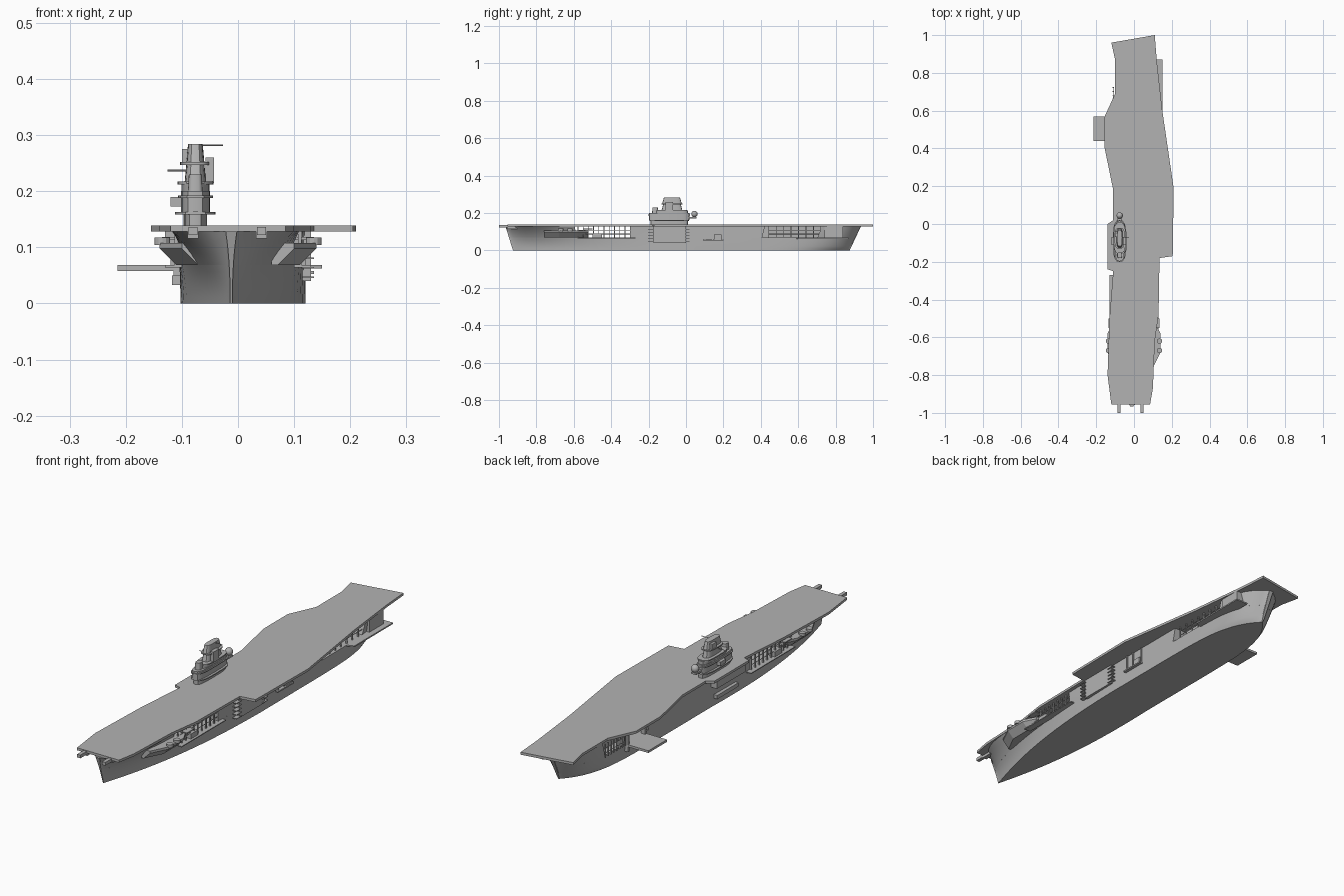
import bpy, bmesh, math
from mathutils import Vector

cube = bpy.data.objects.get("Cube")
if cube:
    bpy.data.objects.remove(cube, do_unlink=True)

colour = (.45, .45, .45, 1)
grey = bpy.data.materials.new("ship_grey")
grey.use_nodes = True
grey.diffuse_color = colour
grey.node_tree.nodes["Principled BSDF"].inputs["Base Color"].default_value = colour


def finish(name, bm, smooth=False):
    bmesh.ops.recalc_face_normals(bm, faces=bm.faces)
    mesh = bpy.data.meshes.new(name)
    bm.to_mesh(mesh)
    bm.free()
    mesh.materials.append(grey)
    obj = bpy.data.objects.new(name, mesh)
    bpy.context.collection.objects.link(obj)
    if smooth:
        bpy.ops.object.select_all(action='DESELECT')
        obj.select_set(True)
        bpy.context.view_layer.objects.active = obj
        bpy.ops.object.shade_smooth_by_angle(angle=math.radians(35))
    return obj


def loft(name, rings, smooth=False):
    """Skin a list of closed rings and cap both ends."""
    bm = bmesh.new()
    rows = [[bm.verts.new(point) for point in ring] for ring in rings]
    for near, far in zip(rows, rows[1:]):
        for i in range(len(near)):
            bm.faces.new((near[i - 1], near[i], far[i], far[i - 1]))
    bm.faces.new(rows[0])
    bm.faces.new(rows[-1])
    return finish(name, bm, smooth)


def prism(name, outline, bottom, top, taper=1, smooth=False):
    """Extrude a plan outline upwards, scaling its top about the middle."""
    base = [Vector((x, y, bottom)) for x, y in outline]
    middle = sum(base, Vector()) / len(base)
    rise = Vector((0, 0, top - bottom))
    upper = [middle + (point - middle) * taper + rise for point in base]
    return loft(name, [base, upper], smooth)


def box(name, left, right, front, back, bottom, top):
    return prism(name, [(left, front), (right, front), (right, back), (left, back)], bottom, top)


def oval(x, y, half_width, half_length, count=20, squareness=.6):
    def wave(value):
        return math.copysign(abs(value) ** squareness, value)
    angles = [math.tau * i / count for i in range(count)]
    return [(x + half_width * wave(math.cos(a)), y + half_length * wave(math.sin(a))) for a in angles]


def rod(name, start, end, radius=.0015):
    bm = bmesh.new()
    span = Vector(end) - Vector(start)
    bmesh.ops.create_cone(bm, cap_ends=True, segments=6, radius1=radius, radius2=radius, depth=span.length)
    obj = finish(name, bm)
    obj.rotation_euler = span.to_track_quat('Z', 'Y').to_euler()
    obj.location = Vector(start) + span / 2


# Hull: sharp flared bow, full rounded stern
sill, ceiling, deck_top = .068, .128, .139


def section(u, bottom, top, steps=6):
    """Cross-section at u, running from the bow at -1 to the stern at 1."""
    bow, stern = max(-u, 0), max(u, 0)
    keel = max(.11 * (1 - bow ** 2.5 - stern ** 8), .002)
    rim = max(.112 * (1 - abs(u) ** 16), .01)
    flare = 1 + 1.4 * bow - .5 * stern
    centre = .01 - .022 * bow
    levels = []
    for i in range(steps + 1):
        z = bottom + (top - bottom) * i / steps
        t = z / ceiling
        half = keel + (rim - keel) * t ** flare
        y = (.9 * u - .025) * (1 - t) + (.95 * u - .015) * t
        levels.append((half, y, z))
    return ([(centre + half, y, z) for half, y, z in levels]
            + [(centre - half, y, z) for half, y, z in reversed(levels)])


def hull_part(name, first, last, bottom, top, steps):
    start, end = math.asin(first), math.asin(last)
    stops = [math.sin(start + (end - start) * i / steps) for i in range(steps + 1)]
    loft(name, [section(u, bottom, top) for u in stops], True)


hull_part("lower_hull", -1, 1, 0, sill, 36)
hull_part("bow_flare", -1, -.61, sill, ceiling, 12)
hull_part("midship_wall", -.3, .46, sill, ceiling, 6)
hull_part("stern_wall", .78, 1, sill, ceiling, 10)
box("aft_hangar_core", -.06, .07, .4, .76, sill, ceiling)

# Flight deck with angled landing edge
port_edge = [(.085, -.955), (.1, -.87), (.11, -.62), (.13, -.48), (.135, -.18), (.205, -.17),
             (.21, .19), (.15, .6), (.12, .87), (.11, 1)]
starboard_edge = [(-.12, .96), (-.1, .87), (-.1, .69), (-.155, .57), (-.155, .4), (-.11, .18),
                  (-.11, .02), (-.14, 0), (-.14, -.24), (-.11, -.25), (-.13, -.5),
                  (-.14, -.8), (-.12, -.955)]
prism("flight_deck", port_edge + starboard_edge, ceiling, deck_top)
for x in (-.08, .042):
    box("catapult_horn", x - .008, x + .008, -1, -.94, .122, ceiling + .008)
    box("horn_bracket", x - .01, x + .01, -.955, -.9, .116, ceiling)

# Lowered lift and its guides, with a low platform and house opposite
box("lowered_lift", -.215, -.1, .44, .57, .058, sill)
for y in (.44, .56):
    box("lift_guide", -.115, -.095, y, y + .01, .035, ceiling)
prism("quarter_platform", [(.09, .58), (.15, .6), (.15, .87), (.09, .87)], .062, sill)
box("quarter_house", .09, .125, .74, .84, sill, ceiling)


# Open galleries with posts and rails
def gallery(name, x, front, back, posts):
    gap = (back - front) / (posts - 1)
    for i in range(posts):
        y = front + gap * i
        box(name + "_post", x - .003, x + .003, y, y + .004, sill, ceiling)
    for share in (1 / 3, 2 / 3):
        z = sill + (ceiling - sill) * share
        rod(name + "_rail", (x, front, z), (x, back, z))


for side in (-1, 1):
    def across(inner, outer):
        return sorted((side * inner, side * outer))

    gallery("forward_gallery", side * .11, -.58, -.3, 11)
    gallery("aft_gallery", side * .11, .44 if side > 0 else .58, .72, 8)
    box("gallery_floor", *across(.1, .13), -.58, -.27, sill - .004, sill)
    box("gallery_locker", *across(.09, .12), -.5, -.45, sill, .09)
    box("side_catwalk", *across(.1, .135), -.55, -.5, .113, .118)

    # Forward sponsons with round gun tubs
    rings = []
    for y, reach in ((-.76, .1), (-.68, .14), (-.58, .14), (-.52, .11)):
        profile = [(.06, sill), (reach - .03, sill), (reach, .098), (reach, .108), (.06, .108)]
        rings.append([(side * x, y, z) for x, z in profile])
    loft("gun_sponson", rings)
    for y in (-.67, -.62):
        prism("gun_tub", oval(side * .135, y, .014, .014, 12, 1), .104, .117)

# Lift trunk with landings, and the ladder tower behind it
box("lift_trunk", .1, .13, -.175, 0, .04, ceiling)
for y in (-.185, 0):
    for i in range(5):
        z = .045 + i * .017
        box("trunk_landing", .115, .135, y - .018, y + .018, z, z + .003)
box("ladder_floor", .1, .135, .09, .2, .052, .058)
box("ladder_house", .11, .13, .15, .19, .055, .085)
for y in (.1, .14, .195):
    box("ladder_post", .122, .128, y, y + .005, .055, ceiling)

# Trunk and landing below the island
box("island_trunk", -.13, -.09, -.23, -.03, .09, ceiling)
box("island_landing", -.118, -.09, -.2, -.05, .033, .05)

# Island tiers: half width, half length, bottom, top, taper
island_x = -.076
tiers = {
    "island_base": (.021, .1, deck_top, .163, 1),
    "lower_walkway": (.036, .105, .158, .163, 1),
    "island_house": (.026, .108, .163, .2, 1),
    "bridge_walkway": (.031, .112, .188, .192, 1),
    "navigation_bridge": (.025, .085, .2, .214, 1),
    "bridge_roof": (.032, .08, .212, .217, 1),
    "funnel_tower": (.019, .055, .217, .248, .85),
    "tower_platform": (.027, .055, .247, .252, 1),
    "funnel_cap": (.016, .052, .252, .284, .82),
}
for name, (half_width, half_length, bottom, top, taper) in tiers.items():
    middle = -.09 if bottom < .2 else -.075
    prism(name, oval(island_x, middle, half_width, half_length), bottom, top, taper, True)
box("island_wing", -.12, -.09, -.11, -.07, .173, .19)
box("director_house", -.058, -.043, -.11, -.07, .215, .26)
box("signal_house", -.1, -.085, -.07, -.04, .252, .275)
prism("front_director", oval(island_x, -.165, .013, .016), .2, .23, .9, True)

# Radar dome and signal yards
box("dome_bracket", island_x - .012, island_x + .012, .01, .055, .172, .18)
dome = bmesh.new()
bmesh.ops.create_uvsphere(dome, u_segments=14, v_segments=8, radius=.017)
finish("radar_dome", dome, True).location = (island_x, .045, .195)
rod("upper_yard", (island_x, -.07, .282), (-.027, -.07, .282))
rod("lower_yard", (-.126, -.09, .237), (island_x, -.09, .237))
